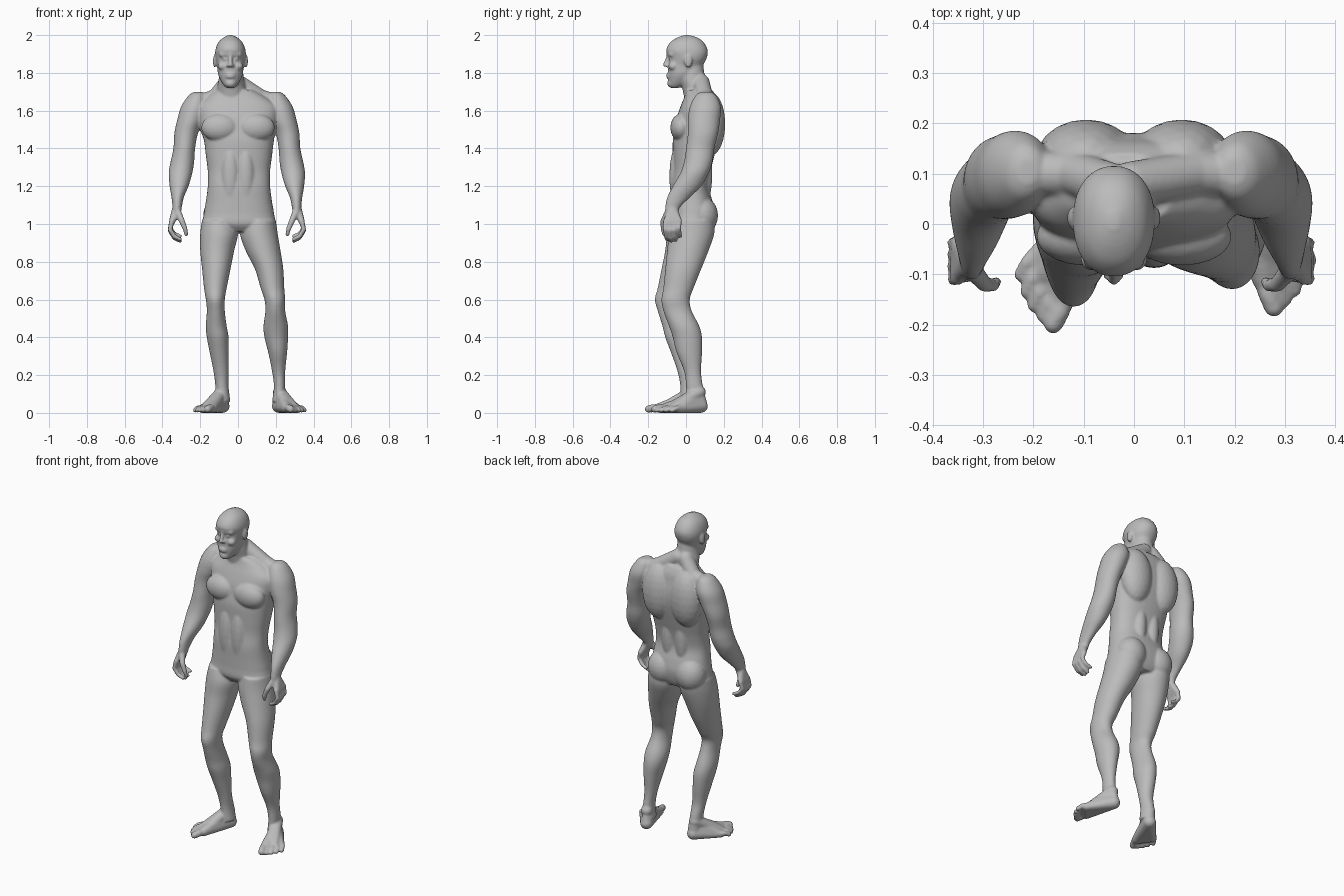
import bpy, bmesh, math
from mathutils import Vector

old = bpy.data.objects.get("Cube")
if old:
    bpy.data.objects.remove(old, do_unlink=True)

body = bmesh.new()

# unit ball directions shared by every hull
ball = bmesh.new()
bmesh.ops.create_icosphere(ball, subdivisions=3, radius=1)
DIRECTIONS = [v.co.copy() for v in ball.verts]
ball.free()


def hull(*balls):
    """Convex skin around balls given as (x, y, z, radius)."""
    verts = [body.verts.new(Vector(b[:3]) + d * b[3]) for b in balls for d in DIRECTIONS]
    bmesh.ops.convex_hull(body, input=verts)
    bmesh.ops.delete(body, geom=[v for v in verts if not v.link_faces], context='VERTS')


def chain(*balls):
    for a, b in zip(balls, balls[1:]):
        hull(a, b)


def muscle(center, radii):
    """Ellipsoid swelling."""
    verts = [body.verts.new(Vector(center) + d * Vector(radii)) for d in DIRECTIONS]
    bmesh.ops.convex_hull(body, input=verts)


def spline(a, b, c, d, t):
    return b + t * (c - a + t * (2 * a - 5 * b + 4 * c - d + t * (3 * (b - c) + d - a))) / 2


def loft(rows, power=2.0, side=1, shift=0.0, sides=40, steps=5):
    """Skin over level slices (height, x low, x high, y low, y high) in hundredths."""
    slices = []
    ends = [rows[0]] + rows + [rows[-1]]
    for i in range(len(rows) - 1):
        for k in range(steps):
            slices.append([spline(*q, k / steps) for q in zip(*ends[i:i + 4])])
    slices.append(rows[-1])
    rings = []
    for row in slices:
        z, x0, x1, y0, y1 = [n / 100 for n in row]
        ring = []
        for k in range(sides):
            a = math.tau * k / sides
            c, s = [math.copysign(abs(w) ** (2 / power), w) for w in (math.cos(a), math.sin(a))]
            x = (x0 + x1 + (x1 - x0) * c) / 2
            y = (y0 + y1 + (y1 - y0) * s) / 2
            ring.append(body.verts.new((side * x + shift, y, z)))
        rings.append(ring)
    for low, high in zip(rings, rings[1:]):
        for k in range(sides):
            n = (k + 1) % sides
            body.faces.new((low[k], low[n], high[n], high[k]))
    body.faces.new(rings[0])
    body.faces.new(rings[-1])


# torso
loft([(96, -9, 10, -5, 12), (100, -18, 19, -8, 14), (106, -18, 19, -8, 15),
      (112, -17, 18, -8, 14), (120, -16, 17, -8, 12), (128, -16, 17, -7, 13),
      (136, -17, 18, -7, 15), (144, -18, 19, -7, 17), (150, -20, 20, -6, 18),
      (156, -21, 21, -5, 18), (162, -21, 21, -3, 17), (167, -16, 15, -1, 16),
      (171, -11, 8, 0, 14)], power=2.4)

# neck and head
loft([(162, -11, 5, 0, 16), (172, -11, 4, -2, 12), (178, -10, 3, -4, 10), (186, -9, 2, -4, 9)])
loft([(172, -6, -2, -8, -4), (174, -8, 0, -9, 0), (179, -10.5, 2.5, -9.5, 6),
      (184, -11, 3, -9.5, 9), (188, -12, 4, -9, 11), (192, -12, 4, -10.5, 11.5),
      (196, -10.5, 2.5, -8.5, 9.5), (198.5, -8, 0, -5, 6.5), (200, -5, -3, -1, 2)], power=2.2)

# face
MID = -.04
muscle((MID, -.076, 1.745), (.03, .024, .024))
for lip in (1.778, 1.791):
    muscle((MID, -.09, lip), (.027, .016, .007))
hull((MID, -.094, 1.885, .01), (MID, -.112, 1.842, .011))
for s in (-1, 1):
    hull((MID, -.09, 1.9, .015), (MID + s * .045, -.075, 1.898, .016))
    muscle((MID + s * .042, -.068, 1.835), (.026, .026, .022))
    muscle((MID + s * .013, -.101, 1.838), (.009, .012, .008))
    muscle((MID + s * .028, -.083, 1.873), (.014, .01, .008))
    muscle((MID + s * .083, .012, 1.862), (.01, .022, .035))

# torso muscles
for s in (-1, 1):
    hull((-.03 + s * .025, .08, 1.75, .045), (s * .12, .1, 1.668, .045))
    hull((s * .12, .1, 1.668, .045), (s * .22, .1, 1.635, .045))
    muscle((s * .095, -.025, 1.51), (.1, .058, .075))
    muscle((s * .095, .13, 1.53), (.1, .078, .17))
    muscle((s * .045, .08, 1.27), (.05, .06, .2))
    muscle((s * .04, -.045, 1.25), (.05, .043, .17))
    muscle((s * .095, .085, 1.045), (.09, .085, .1))

# legs
loft([(102, -19, -2, -8, 15), (95, -20, 0, -10, 14), (86, -20, -2, -11, 11),
      (76, -19, -4, -13, 7), (66, -18, -6, -15, 2), (60, -17, -7, -16.5, -1),
      (54, -16.5, -7, -15, 0), (46, -17, -6, -12.5, 3), (40, -16.5, -5, -11, 4.5),
      (32, -15, -5, -8, 4.5), (22, -13, -5, -4.5, 4), (14, -12, -5, -3, 6), (6, -12, -4, -3, 7)])
loft([(102, 2, 20, -8, 15), (95, 1, 21, -9, 15), (86, 4, 22.5, -10, 12),
      (76, 9, 24, -11, 8), (66, 12, 24.5, -12, 4), (60, 14, 25, -13, 2),
      (54, 14.5, 25, -12, 3), (46, 13.5, 26.5, -9, 7), (40, 14, 26.5, -7, 8.5),
      (32, 16, 26, -5, 8.5), (22, 18, 25, -1, 8), (14, 19, 25, 0, 9), (6, 18, 25, 0, 11)])


def foot(side, heel, angle):
    c, s = math.cos(angle), math.sin(angle)

    def at(forward, out, z, r):
        return (heel[0] + side * (forward * s + out * c), heel[1] - forward * c + out * s, z, r)

    hull(at(0, 0, .036, .036), at(.19, -.036, .026, .026),
         at(.15, .05, .02, .02), at(.04, 0, .08, .03))
    hull(at(.01, 0, .11, .034), at(.13, -.015, .05, .028), at(.17, .02, .03, .02))
    for i in range(5):
        r = .02 if i == 0 else .0135
        tip = .25 - .0034 * i * i
        out = -.042 + .026 * i
        chain(at(tip - .08, out * .8, .026, r), at(tip - .03, out, .027, r), at(tip, out, r, r))


foot(1, (.215, .08), math.radians(24))
foot(-1, (-.08, .042), math.radians(28))

# arms and hands
ARM = [(170, 18, 22, 8, 13), (168, 16, 25, 5, 16), (162, 15, 29, 2, 18.5),
       (155, 17, 31, 1, 18), (148, 20, 32.5, 1, 17), (140, 21.5, 33, 0, 15),
       (133, 22, 34.5, -1, 14), (127, 23, 35.5, -3, 12), (120, 25, 35, -7, 8),
       (114, 27.5, 34, -10, 2), (109, 28.5, 33.5, -11, -3), (106, 29, 33.5, -11, -4)]
for side, shift in ((1, 0), (-1, -.012)):
    loft(ARM, side=side, shift=shift)

    def at(x, y, z, r):
        return (side * x + shift, y, z, r)

    # palm
    hull(at(.312, -.072, 1.08, .025), at(.338, -.105, 1.01, .016), at(.338, -.035, 1.015, .015))
    # thumb
    chain(at(.31, -.09, 1.07, .02), at(.285, -.12, 1.015, .016),
          at(.268, -.122, .975, .013), at(.262, -.115, .945, .011))
    # fingers
    for i in range(4):
        y = -.108 + .024 * i
        reach = (.09, .1, .095, .075)[i]
        chain(at(.338, y, 1.015, .014), at(.348, y - .002, 1.015 - reach * .5, .0125),
              at(.325, y + .002, 1.015 - reach * .9, .0115), at(.295, y + .006, 1.01 - reach, .011))

# fuse everything into one smooth skin
bmesh.ops.recalc_face_normals(body, faces=body.faces)
mesh = bpy.data.meshes.new("body")
body.to_mesh(mesh)
body.free()
figure = bpy.data.objects.new("body", mesh)
bpy.context.collection.objects.link(figure)

skin = bpy.data.materials.new("plain grey skin")
skin.use_nodes = True
grey = (.5, .5, .5, 1)
skin.diffuse_color = grey
skin.node_tree.nodes["Principled BSDF"].inputs["Base Color"].default_value = grey
mesh.materials.append(skin)

fuse = figure.modifiers.new("fuse", 'REMESH')
fuse.mode = 'VOXEL'
fuse.voxel_size = .006
fuse.use_smooth_shade = True
soften = figure.modifiers.new("soften", 'SMOOTH')
soften.factor = .5
soften.iterations = 7

bpy.context.view_layer.objects.active = figure
figure.select_set(True)
for name in ("fuse", "soften"):
    bpy.ops.object.modifier_apply(modifier=name)
bpy.ops.object.shade_smooth()
